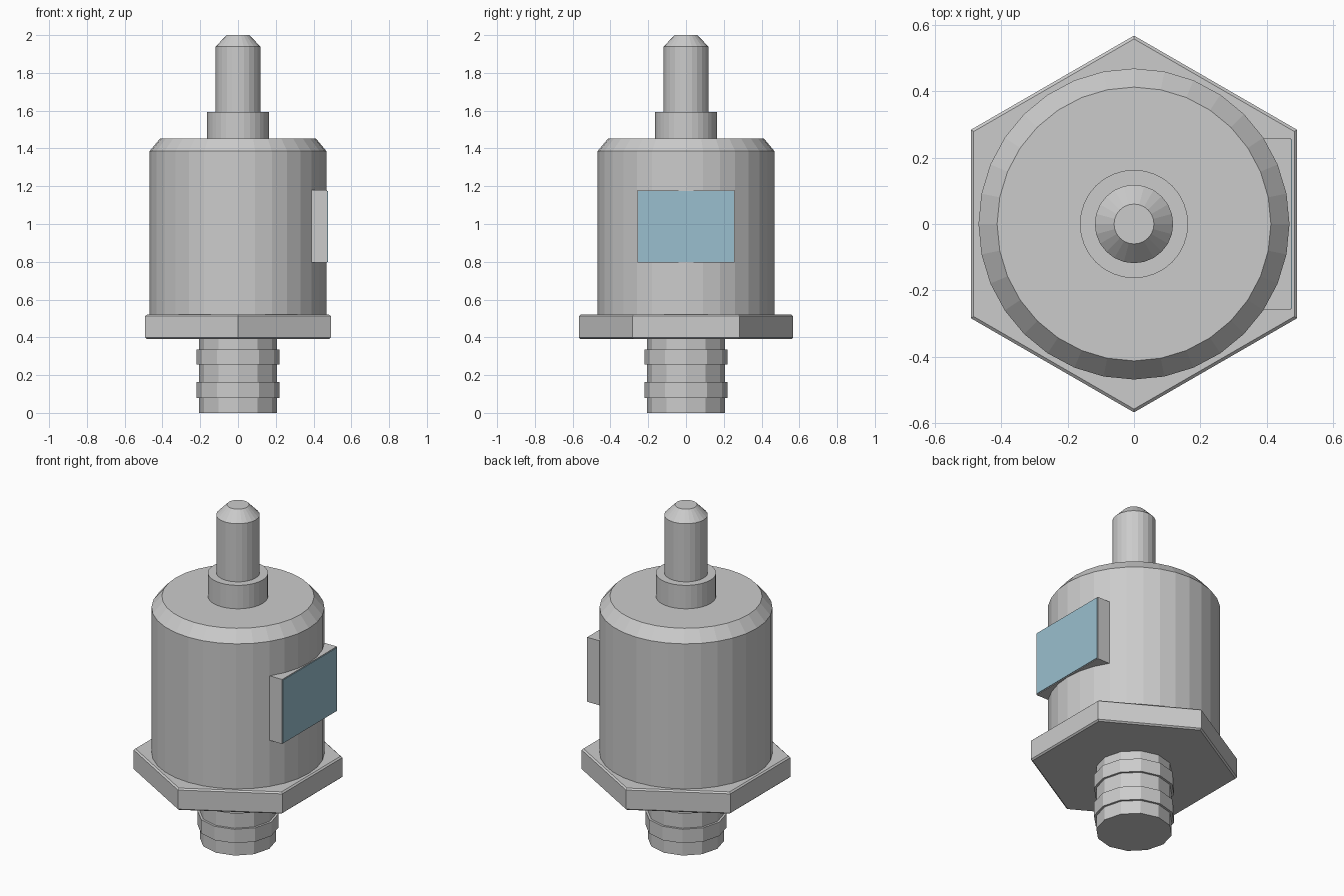
import bpy, bmesh, math

if "Cube" in bpy.data.objects:
    bpy.data.objects.remove(bpy.data.objects["Cube"])


def make_object(name, bm):
    bmesh.ops.recalc_face_normals(bm, faces=bm.faces)
    mesh = bpy.data.meshes.new(name)
    bm.to_mesh(mesh)
    bm.free()
    obj = bpy.data.objects.new(name, mesh)
    bpy.context.collection.objects.link(obj)
    return obj


def lathe(name, profile, sides, turn=0.0):
    """Closed solid of revolution from (radius, z) points, bottom to top."""
    bm = bmesh.new()
    rings = []
    for r, z in profile:
        angles = [turn + 2 * math.pi * i / sides for i in range(sides)]
        rings.append([bm.verts.new((r * math.cos(a), r * math.sin(a), z)) for a in angles])
    for low, high in zip(rings, rings[1:]):
        for i in range(sides):
            j = (i + 1) % sides
            bm.faces.new((low[i], low[j], high[j], high[i]))
    bm.faces.new(rings[0][::-1])
    bm.faces.new(rings[-1])
    return make_object(name, bm)


def box(name, x0, x1, y0, y1, z0, z1):
    bm = bmesh.new()
    bmesh.ops.create_cube(bm, size=1)
    bmesh.ops.scale(bm, vec=(x1 - x0, y1 - y0, z1 - z0), verts=bm.verts)
    bmesh.ops.translate(bm, vec=((x0 + x1) / 2, (y0 + y1) / 2, (z0 + z1) / 2), verts=bm.verts)
    return make_object(name, bm)


# Threaded stub with two raised ridges
core, ridge = 0.207, 0.22
stub = [(core, 0)]
for z0, z1 in ((0.08, 0.163), (0.255, 0.335)):
    stub += [(core, z0), (ridge, z0), (ridge, z1), (core, z1)]
stub.append((core, 0.40))
lathe("threaded_stub", stub, 12)

# Hexagonal flange with a fine edge chamfer
lathe("hex_flange", [(0.557, 0.39), (0.567, 0.398), (0.567, 0.512), (0.557, 0.52)],
      6, math.pi / 6)

# Cylindrical housing with chamfered shoulder
lathe("housing", [(0.468, 0.51), (0.468, 1.386), (0.412, 1.453)], 32)

# Collar and plunger on top
lathe("collar", [(0.163, 1.44), (0.163, 1.593)], 32)
lathe("plunger", [(0.118, 1.58), (0.118, 1.94), (0.06, 2.0)], 24)

# Side plate with coloured label panel
box("label_plate", 0.39, 0.472, -0.258, 0.258, 0.795, 1.18)
panel = box("label_panel", 0.465, 0.476, -0.254, 0.254, 0.799, 1.176)
blue = bpy.data.materials.new("pale_blue")
blue.diffuse_color = (0.32, 0.52, 0.62, 1)
blue.use_nodes = True
blue.node_tree.nodes["Principled BSDF"].inputs["Base Color"].default_value = blue.diffuse_color
panel.data.materials.append(blue)
